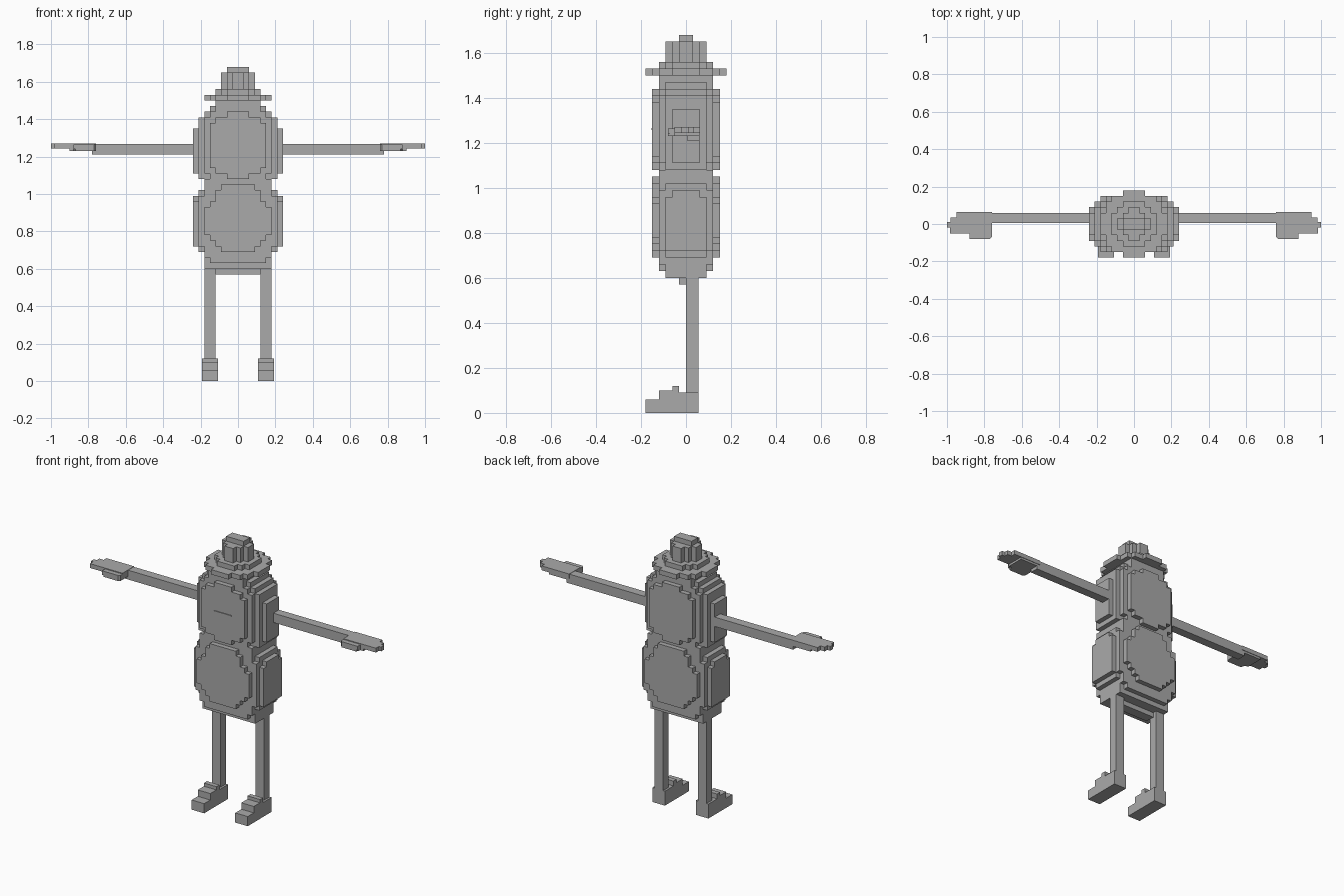
import bpy, bmesh
from mathutils import Vector

if "Cube" in bpy.data.objects:
    bpy.data.objects.remove(bpy.data.objects["Cube"])

U = 0.03  # block size

grey = bpy.data.materials.new("plain grey")
grey.diffuse_color = (0.4, 0.4, 0.4, 1)
grey.use_nodes = True
grey.node_tree.nodes["Principled BSDF"].inputs["Base Color"].default_value = grey.diffuse_color


def finish(name, bm):
    bmesh.ops.recalc_face_normals(bm, faces=bm.faces)
    bmesh.ops.dissolve_limit(bm, angle_limit=0.01, verts=bm.verts, edges=bm.edges)
    me = bpy.data.meshes.new(name)
    bm.to_mesh(me)
    bm.free()
    me.materials.append(grey)
    ob = bpy.data.objects.new(name, me)
    bpy.context.collection.objects.link(ob)
    return ob


def blocks(name, slabs):
    """Outer skin of a union of centred slabs (half x, half y, z0, z1) in blocks."""
    cells = {(x, y, z) for hx, hy, z0, z1 in slabs
             for x in range(-hx, hx) for y in range(-hy, hy) for z in range(z0, z1)}
    bm = bmesh.new()
    verts = {}

    def vert(p):
        if p not in verts:
            verts[p] = bm.verts.new(Vector(p) * U)
        return verts[p]

    for c in cells:
        for axis in range(3):
            for side in (0, 1):
                n = list(c)
                n[axis] += 2 * side - 1
                if tuple(n) in cells:
                    continue
                a, b = (axis + 1) % 3, (axis + 2) % 3
                loop = []
                for da, db in ((0, 0), (1, 0), (1, 1), (0, 1)):
                    p = list(c)
                    p[axis] += side
                    p[a] += da
                    p[b] += db
                    loop.append(vert(tuple(p)))
                bm.faces.new(loop if side else loop[::-1])
    return finish(name, bm)


def prism(name, outline, low, high, to_xyz, sign=1):
    """Outline extruded from low to high; sign mirrors it across x."""
    bm = bmesh.new()
    rings = []
    for d in (low, high):
        pts = [to_xyz(u, v, d) for u, v in outline]
        rings.append([bm.verts.new((sign * x, y, z)) for x, y, z in pts])
    bm.faces.new(rings[0])
    bm.faces.new(rings[1][::-1])
    n = len(outline)
    for i in range(n):
        j = (i + 1) % n
        bm.faces.new((rings[0][i], rings[0][j], rings[1][j], rings[1][i]))
    return finish(name, bm)


def flat(u, v, d):      # outline seen from above
    return u, v, d


def side_on(u, v, d):   # outline seen from the side
    return d, u, v


# Rounded lower body with flat front and back discs, and the neck
blocks("body", [
    (3, 5, 23, 35), (4, 5, 24, 34), (5, 5, 25, 32), (6, 5, 26, 31),
    (5, 4, 21, 35), (6, 4, 22, 36), (7, 4, 24, 33),
    (7, 3, 23, 34), (8, 3, 24, 32), (8, 2, 32, 33),
    (6, 3, 20, 35), (4, 1, 19, 20)])

# Rounded head
blocks("head", [
    (2, 5, 36, 48), (4, 5, 37, 47), (5, 5, 38, 46),
    (4, 4, 35, 50), (5, 4, 36, 48), (6, 4, 37, 47),
    (7, 3, 36, 47), (6, 3, 35, 48), (5, 3, 35, 49), (8, 2, 37, 45)])

# Hat: round brim, band and stepped crown
blocks("hat", [
    (2, 6, 50, 51), (4, 5, 50, 51), (5, 4, 50, 51), (6, 2, 50, 51),
    (4, 2, 51, 52), (2, 4, 51, 52), (3, 3, 51, 52),
    (3, 1, 52, 55), (1, 3, 52, 55), (2, 2, 52, 55), (2, 1, 55, 56)])

# Thin mouth plate
prism("mouth", [(-0.06, 1.26), (0.06, 1.26), (0.06, 1.265), (-0.06, 1.265)],
      -0.155, -0.15, lambda u, v, d: (u, d, v))

hand = [(0.76, 0.063), (0.95, 0.063), (0.95, 0.035), (0.98, 0.035), (0.98, 0.01),
        (1.0, 0.01), (1.0, -0.02), (0.985, -0.02), (0.985, -0.05), (0.76, -0.05)]
palm = [(0.76, 0.06), (0.9, 0.06), (0.9, -0.05), (0.88, -0.05), (0.87, -0.08),
        (0.77, -0.08), (0.76, -0.07)]
thumb = [(0.76, -0.05), (0.88, -0.05), (0.88, -0.08), (0.77, -0.08), (0.76, -0.07)]
foot = [(-0.18, 0), (0.055, 0), (0.055, 0.09), (-0.03, 0.09), (-0.03, 0.12),
        (-0.06, 0.12), (-0.06, 0.1), (-0.12, 0.1), (-0.12, 0.06), (-0.18, 0.06)]

for label, s in (("right", -1), ("left", 1)):
    # Arm, hand and thumb
    prism(label + "_arm", [(0.22, 0.005), (0.78, 0.005), (0.78, 0.06), (0.22, 0.06)],
          1.21, 1.268, flat, s)
    prism(label + "_fingers", hand, 1.243, 1.27, flat, s)
    prism(label + "_palm", palm, 1.23, 1.244, flat, s)
    prism(label + "_thumb", thumb, 1.24, 1.265, flat, s)
    # Leg and stepped shoe
    prism(label + "_leg", [(0, 0.08), (0.055, 0.08), (0.055, 0.66), (0, 0.66)],
          0.12, 0.18, side_on, s)
    prism(label + "_foot", foot, 0.107, 0.193, side_on, s)
